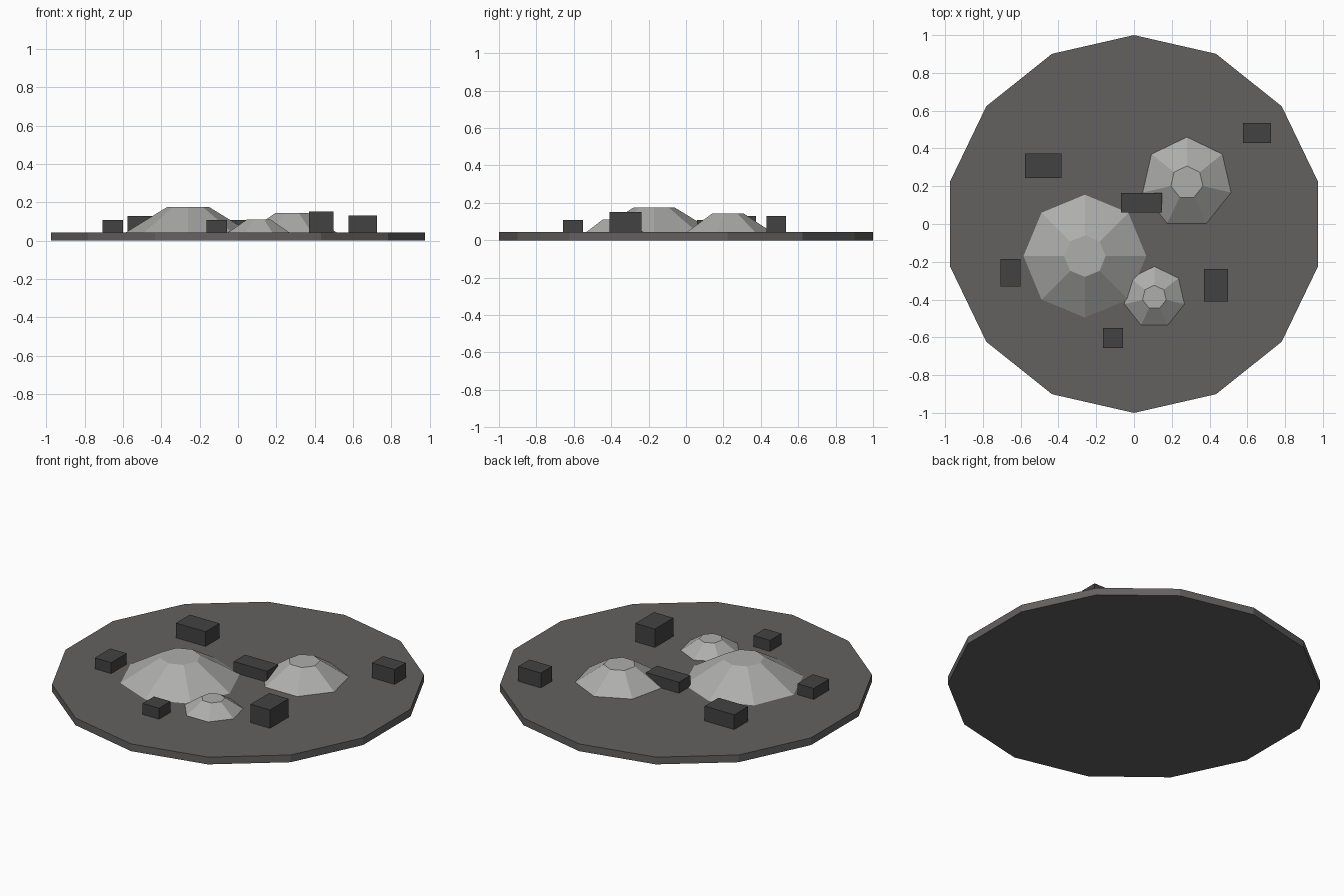
import bpy
import math

if "Cube" in bpy.data.objects:
    bpy.data.objects.remove(bpy.data.objects["Cube"])


def material(name, rgb):
    m = bpy.data.materials.new(name)
    m.diffuse_color = (*rgb, 1)
    m.use_nodes = True
    m.node_tree.nodes["Principled BSDF"].inputs["Base Color"].default_value = m.diffuse_color
    return m


ground_grey = material("ground_grey", (0.125, 0.12, 0.118))
ash_grey = material("ash_grey", (0.42, 0.42, 0.41))
charred = material("charred", (0.055, 0.055, 0.055))
BASE = 0.043


def frustum(name, sides, r1, r2, x, y, z0, z1, mat):
    # Cone primitive starts with a vertex on +y
    bpy.ops.mesh.primitive_cone_add(vertices=sides, radius1=r1, radius2=r2,
                                    depth=z1 - z0, location=(x, y, (z0 + z1) / 2))
    ob = bpy.context.object
    ob.name = name
    ob.data.materials.append(mat)


def block(name, x0, x1, y0, y1, top):
    bpy.ops.mesh.primitive_cube_add(
        size=1, location=((x0 + x1) / 2, (y0 + y1) / 2, (BASE + top) / 2))
    ob = bpy.context.object
    ob.name = name
    ob.scale = (x1 - x0, y1 - y0, top - BASE)
    ob.data.materials.append(charred)


# Fourteen-sided ground disc
frustum("ground_disc", 14, 1, 1, 0, 0, 0, BASE, ground_grey)

# Flat-topped mounds
frustum("large_mound", 8, 0.325, 0.11, -0.26, -0.17, BASE, 0.175, ash_grey)
frustum("medium_mound", 7, 0.24, 0.087, 0.28, 0.22, BASE, 0.144, ash_grey)
frustum("small_mound", 7, 0.163, 0.064, 0.108, -0.388, BASE, 0.11, ash_grey)

# Scattered rubble blocks
blocks = [
    (-0.577, -0.383, 0.243, 0.373, 0.13),
    (-0.07, 0.147, 0.06, 0.165, 0.108),
    (0.577, 0.725, 0.43, 0.535, 0.131),
    (-0.707, -0.6, -0.33, -0.185, 0.108),
    (0.37, 0.497, -0.41, -0.237, 0.152),
    (-0.165, -0.057, -0.657, -0.55, 0.108),
]
for i, b in enumerate(blocks):
    block(f"rubble_block_{i + 1}", *b)
